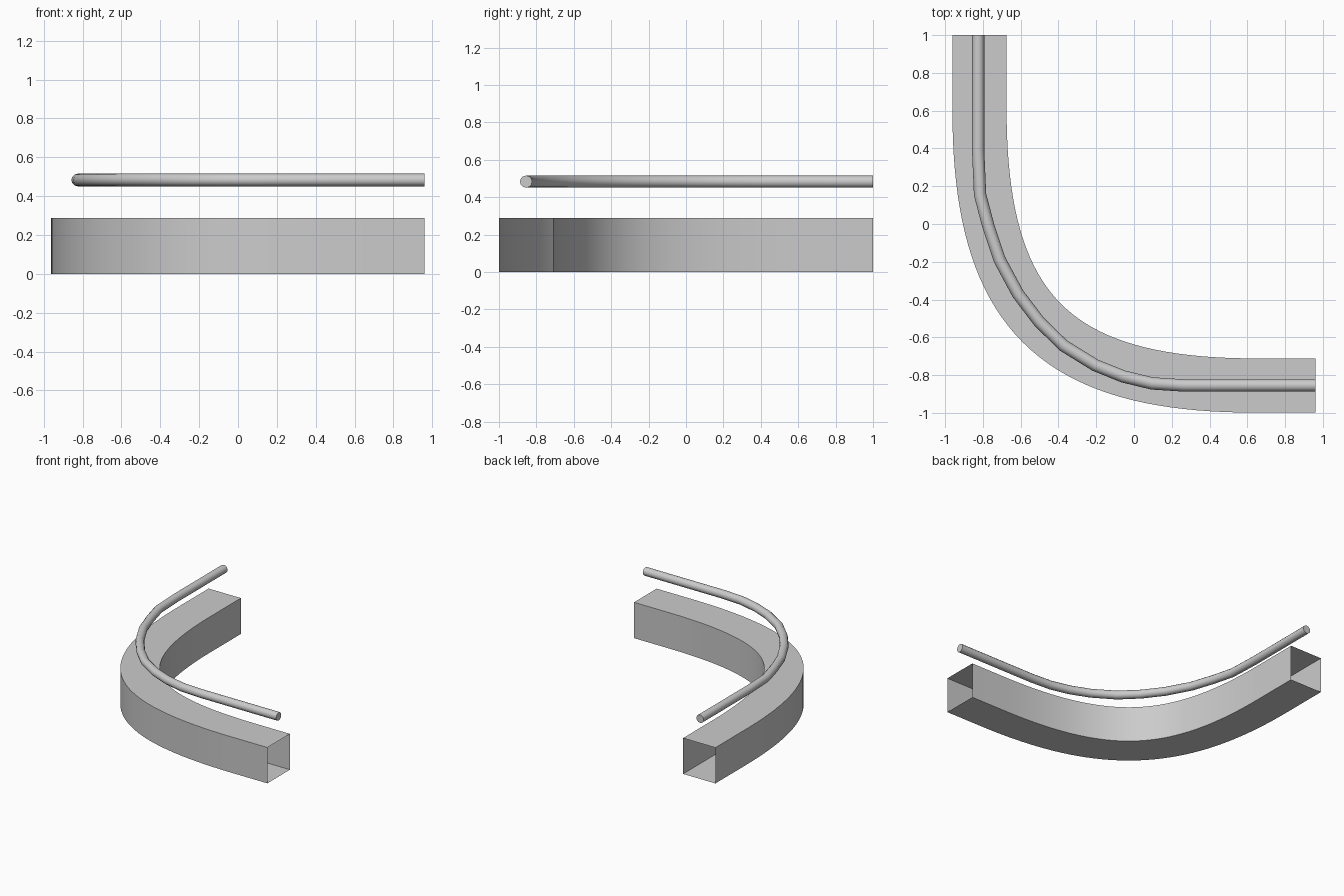
import bpy, math
from mathutils import Vector

if "Cube" in bpy.data.objects:
    bpy.data.objects.remove(bpy.data.objects["Cube"])


def bezier(a, b, c, d, n):
    pts = []
    for i in range(n + 1):
        t = i / n
        pts.append(a * (1 - t)**3 + b * 3 * t * (1 - t)**2 + c * 3 * t * t * (1 - t) + d * t**3)
    return pts


def sweep(name, path, section, cap):
    """Sweep a closed (sideways, up) section along a flat path."""
    verts, faces = [], []
    n = len(section)
    for i, p in enumerate(path):
        d_in = (p - path[i - 1]).normalized() if i else (path[1] - p).normalized()
        d_out = (path[i + 1] - p).normalized() if i < len(path) - 1 else d_in
        t = (d_in + d_out).normalized()
        # mitre widening keeps the width constant through each bend
        side = Vector((t.y, -t.x)) / t.dot(d_in)
        verts += [(p.x + side.x * u, p.y + side.y * u, z) for u, z in section]
    for i in range(len(path) - 1):
        for j in range(n):
            k = (j + 1) % n
            faces.append((i * n + j, i * n + k, (i + 1) * n + k, (i + 1) * n + j))
    if cap:
        last = (len(path) - 1) * n
        faces += [tuple(reversed(range(n))), tuple(range(last, last + n))]
    mesh = bpy.data.meshes.new(name)
    mesh.from_pydata(verts, [], faces)
    ob = bpy.data.objects.new(name, mesh)
    bpy.context.collection.objects.link(ob)
    bpy.ops.object.select_all(action='DESELECT')
    bpy.context.view_layer.objects.active = ob
    ob.select_set(True)
    bpy.ops.object.mode_set(mode='EDIT')
    bpy.ops.mesh.select_all(action='SELECT')
    bpy.ops.mesh.normals_make_consistent(inside=False)
    bpy.ops.object.mode_set(mode='OBJECT')
    bpy.ops.object.shade_smooth_by_angle(angle=math.radians(35))
    return ob


# Curved wall: open-ended square tube around a soft corner
corner = Vector((-0.818, -0.855))
L, k = 1.46, 0.73
X, Y = Vector((1, 0)), Vector((0, 1))
wall_path = ([Vector((corner.x, 1.0))]
             + bezier(corner + Y * L, corner + Y * L * (1 - k),
                      corner + X * L * (1 - k), corner + X * L, 40)
             + [Vector((0.96, corner.y))])
w = 0.1435
sweep("curved_wall", wall_path, [(-w, 0), (w, 0), (w, 0.288), (-w, 0.288)], False)

# Handrail: round bar floating above the wall, with a coarser bend
rail_path = [Vector(p) for p in (
    (-0.825, 1.0), (-0.825, 0.39), (-0.815, 0.156), (-0.772, -0.008), (-0.712, -0.188),
    (-0.614, -0.370), (-0.503, -0.516), (-0.374, -0.643), (-0.206, -0.747),
    (-0.058, -0.807), (0.095, -0.844), (0.265, -0.855), (0.96, -0.855))]
circle = [(0.0325 * math.cos(a * math.tau / 12), 0.483 + 0.0325 * math.sin(a * math.tau / 12))
          for a in range(12)]
sweep("handrail", rail_path, circle, True)
